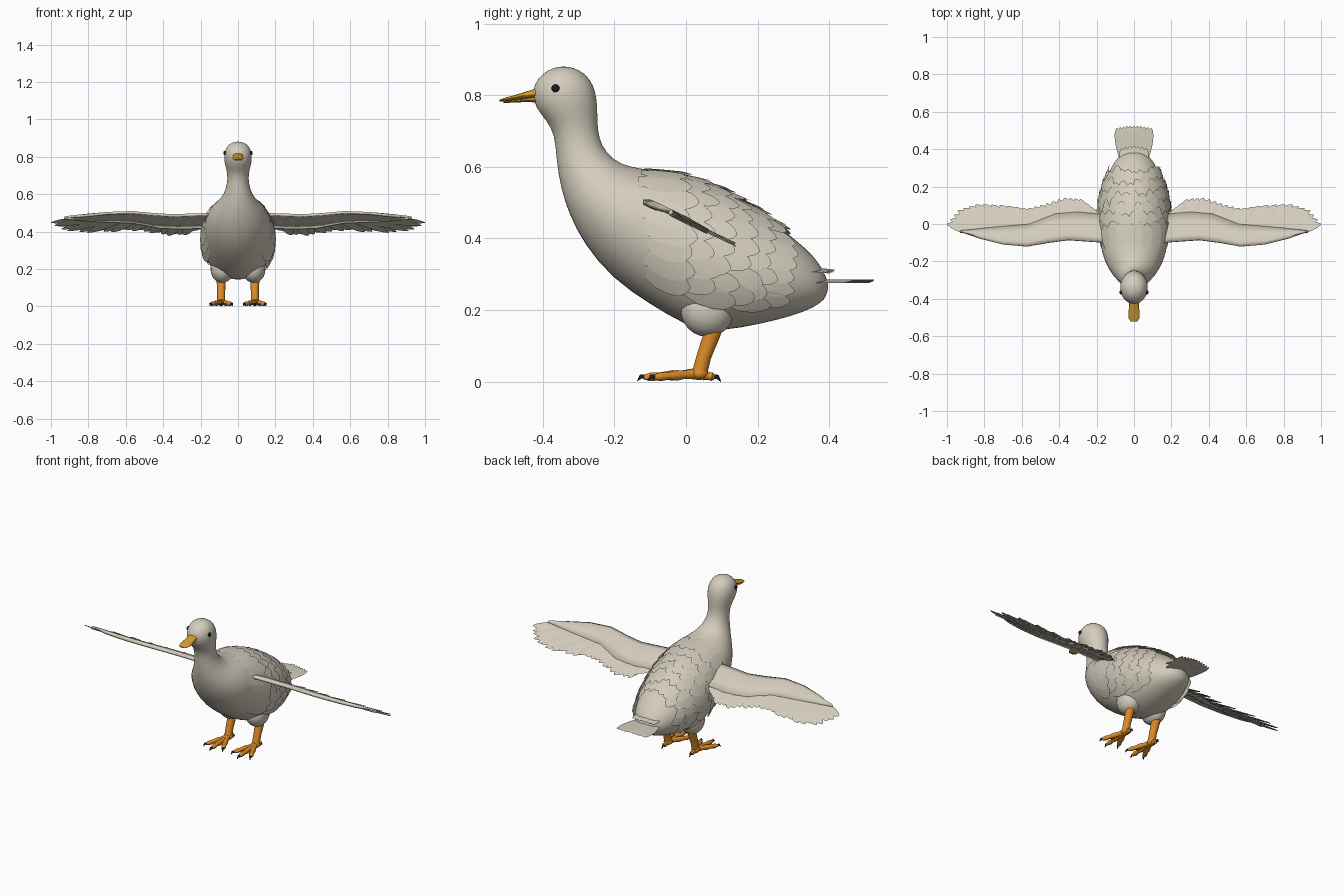
import bpy, bmesh, math, random
from mathutils import Vector
from mathutils.bvhtree import BVHTree

random.seed(4)
cube = bpy.data.objects.get("Cube")
if cube:
    bpy.data.objects.remove(cube, do_unlink=True)


def material(name, rgb):
    m = bpy.data.materials.new(name)
    m.use_nodes = True
    m.diffuse_color = (*rgb, 1)
    m.node_tree.nodes["Principled BSDF"].inputs["Base Color"].default_value = (*rgb, 1)
    return m


PLUMAGE = material("pale plumage", (0.66, 0.61, 0.51))
ORANGE = material("leg orange", (0.72, 0.26, 0.02))
GOLD = material("bill gold", (0.66, 0.34, 0.03))
BLACK = material("black", (0.012, 0.012, 0.012))


def add_object(name, bm, mat, mirror=False, subdiv=0, thick=0, fix=True):
    """Turn a bmesh into a shaded object, optionally mirrored over x = 0."""
    if fix:
        bmesh.ops.recalc_face_normals(bm, faces=bm.faces)
    me = bpy.data.meshes.new(name)
    bm.to_mesh(me)
    bm.free()
    me.materials.append(mat)
    ob = bpy.data.objects.new(name, me)
    bpy.context.collection.objects.link(ob)
    bpy.ops.object.select_all(action='DESELECT')
    ob.select_set(True)
    bpy.context.view_layer.objects.active = ob
    bpy.ops.object.shade_smooth_by_angle(angle=math.radians(50))
    if thick:
        ob.modifiers.new("Thickness", 'SOLIDIFY').thickness = thick
    if subdiv:
        sub = ob.modifiers.new("Smooth", 'SUBSURF')
        sub.levels = sub.render_levels = subdiv
    if mirror:
        ob.modifiers.new("Mirror", 'MIRROR')
    return ob


def skin(bm, rings):
    """Join rings of points into a closed tube."""
    rows = [[bm.verts.new(p) for p in r] for r in rings]
    n = len(rows[0])
    for a, b in zip(rows, rows[1:]):
        for i in range(n):
            bm.faces.new((a[i], a[(i + 1) % n], b[(i + 1) % n], b[i]))
    bm.faces.new(rows[0][::-1])
    bm.faces.new(rows[-1])


def loft(bm, sections, sides=24):
    """Each section: lower point (y, z), upper point (y, z), half width."""
    rings = []
    for fy, fz, by, bz, w in sections:
        f, b = Vector((0, fy, fz)), Vector((0, by, bz))
        angles = [math.tau * i / sides for i in range(sides)]
        rings.append([(f + b) / 2 + (f - b) / 2 * math.cos(a)
                      + Vector((w * math.sin(a), 0, 0)) for a in angles])
    skin(bm, rings)


def tube(bm, pts, radii, sides=10):
    pts = [Vector(p) for p in pts]
    rings = []
    for i, (p, r) in enumerate(zip(pts, radii)):
        d = pts[min(i + 1, len(pts) - 1)] - pts[max(i - 1, 0)]
        q = d.to_track_quat('Z', 'Y')
        rings.append([p + q @ Vector((r * math.cos(math.tau * k / sides),
                                      r * math.sin(math.tau * k / sides), 0))
                      for k in range(sides)])
    skin(bm, rings)


def ball(bm, centre, radii):
    v = bmesh.ops.create_uvsphere(bm, u_segments=20, v_segments=12, radius=1)["verts"]
    bmesh.ops.scale(bm, vec=radii, verts=v)
    bmesh.ops.translate(bm, vec=centre, verts=v)


def along(pts, u):
    """Point at fraction u of a polyline."""
    s = min(max(u, 0), 0.9999) * (len(pts) - 1)
    i = int(s)
    return Vector(pts[i]).lerp(Vector(pts[i + 1]), s - i)


SHAPE = ((0, 0.6), (0.3, 0.95), (0.6, 1), (0.82, 0.8), (0.94, 0.45), (1, 0.08))


def feather(bm, root, tip, half, up, place):
    """A slightly cambered leaf; place(point, t) puts each point on a surface."""
    side = (tip - root).cross(up).normalized()
    rows = []
    for t, w in SHAPE:
        mid = root.lerp(tip, t)
        rows.append([bm.verts.new(place(mid + side * half * w * s
                                        + up * 0.003 * (1 - abs(s)), t))
                     for s in (-1, 0, 1)])
    for a, b in zip(rows, rows[1:]):
        for i in range(2):
            bm.faces.new((a[i], a[i + 1], b[i + 1], b[i]))


# Head, neck and body in one loft
bm = bmesh.new()
loft(bm, [(-.355, .881, -.33, .881, .012), (-.385, .873, -.3, .873, .042),
          (-.417, .847, -.267, .848, .066), (-.432, .81, -.25, .805, .077),
          (-.422, .765, -.247, .76, .072), (-.39, .73, -.247, .72, .06),
          (-.367, .69, -.243, .68, .056), (-.363, .62, -.225, .642, .063),
          (-.351, .54, -.185, .607, .09), (-.327, .465, -.13, .597, .13),
          (-.287, .385, -.06, .585, .165), (-.21, .288, .02, .565, .183),
          (-.1, .213, .1, .535, .188), (0, .155, .18, .49, .188),
          (.06, .138, .25, .443, .175), (.15, .148, .31, .395, .153),
          (.25, .17, .355, .355, .12), (.33, .193, .383, .315, .085),
          (.38, .22, .397, .28, .045), (.392, .24, .398, .26, .012)])
body = add_object("body", bm, PLUMAGE, subdiv=1)

# Thighs
bm = bmesh.new()
ball(bm, (.085, .06, .2), (.062, .075, .075))
add_object("thighs", bm, PLUMAGE, mirror=True)

# Overlapping feathers laid over the back and flanks
bpy.context.view_layer.update()
tree = BVHTree.FromObject(body, bpy.context.evaluated_depsgraph_get())


def on_body(p, t):
    q, n, _, _ = tree.find_nearest(p)
    return q + n * (0.003 + 0.015 * t)


bm = bmesh.new()
for row in range(6):
    y = .18 - .06 * row
    step = 15
    for k in range(-8, 9):
        a = math.radians(k * step + (row % 2) * step / 2)
        out = Vector((math.sin(a), 0, math.cos(a)))
        axis = Vector((0, y + random.uniform(-.015, .015), .38 - .3 * y))
        hit, normal, _, _ = tree.ray_cast(axis + out, -out)
        if not hit or hit.z < .2:
            continue
        length = random.uniform(.12, .15)
        tip = hit + Vector((0, length, -.3 * length * abs(math.sin(a))))
        feather(bm, hit, tip, random.uniform(.029, .036), normal, on_body)
add_object("body_feathers", bm, PLUMAGE, fix=False)


# Wings: fanned flight feathers beneath a covert panel, on a tilted plane
def on_wing(p, t):
    return Vector((p.x, p.y, .45 - .48 * p.y + p.z))


UP = Vector((0, 0, 1))
ARM = [(.16, -.05, 0), (.36, -.04, 0), (.56, -.08, 0), (.7, -.07, 0)]
TIPS = [(.21, .07, 0), (.29, .135, 0), (.38, .14, 0), (.48, .105, 0), (.58, .08, 0),
        (.7, .1, 0), (.84, .105, 0), (.94, .075, 0), (1, 0, 0)]
bm = bmesh.new()
count = 26
for i in range(count):
    u = i / (count - 1)
    lift = Vector((0, 0, -.006 + .004 * (i % 3)))
    feather(bm, along(ARM, u) + lift, along(TIPS, u) + lift, .03, UP, on_wing)
add_object("flight_feathers", bm, PLUMAGE, mirror=True, fix=False)

LEAD = [(.14, -.1, 0), (.35, -.085, 0), (.46, -.1, 0), (.57, -.12, 0), (.7, -.11, 0),
        (.82, -.08, 0), (.92, -.045, 0)]
COVERT = [(.14, .05, 0), (.3, .065, 0), (.42, .055, 0), (.56, .0, 0), (.68, -.01, 0),
          (.79, -.02, 0), (.93, -.035, 0)]
bm = bmesh.new()
rows = []
for i in range(25):
    a, b = along(LEAD, i / 24), along(COVERT, i / 24)
    rows.append([bm.verts.new(on_wing(a.lerp(b, t) + UP * h, 0))
                 for t, h in ((0, .002), (.2, .012), (.6, .012), (1, .006))])
for a, b in zip(rows, rows[1:]):
    for j in range(3):
        bm.faces.new((a[j], b[j], b[j + 1], a[j + 1]))
add_object("wing_coverts", bm, PLUMAGE, mirror=True, thick=.014, fix=False)

# Tail fan with a shorter upper layer
bm = bmesh.new()
for n, y0, y1, z0, z1, spread in ((11, .33, .525, .275, .275, .092),
                                  (7, .29, .415, .315, .302, .065)):
    for i in range(n):
        s = 2 * i / (n - 1) - 1
        dz = .008 * (1 - abs(s))
        feather(bm, Vector((s * spread * .6, y0, z0 + dz)),
                Vector((s * spread, y1 - .012 * s * s, z1 + dz)),
                .024, UP, lambda p, t: p)
add_object("tail_feathers", bm, PLUMAGE, fix=False)

# Bill
bm = bmesh.new()
loft(bm, [(-.4, .795, -.4, .826, .026), (-.44, .793, -.44, .813, .026),
          (-.475, .788, -.475, .802, .03), (-.505, .784, -.505, .794, .028),
          (-.522, .783, -.522, .788, .017)], 16)
add_object("upper_bill", bm, GOLD)
bm = bmesh.new()
loft(bm, [(-.4, .778, -.4, .796, .02), (-.44, .782, -.44, .793, .022),
          (-.48, .78, -.48, .787, .025), (-.51, .779, -.51, .784, .02)], 16)
add_object("lower_bill", bm, GOLD)

# Eyes
bm = bmesh.new()
ball(bm, (.07, -.365, .82), (.008, .011, .011))
add_object("eyes", bm, BLACK, mirror=True)

# Legs, toes, webs and claws
X = .09
leg, claw, web = bmesh.new(), bmesh.new(), bmesh.new()
tube(leg, [(X, .082, .17), (X, .072, .13), (X, .05, .07), (X, .037, .02)],
     [.027, .024, .021, .022], 14)
ball(leg, (X, .037, .022), (.024, .026, .018))
ends = []
for dx, y in ((-.055, -.09), (0, -.118), (.055, -.09), (0, .08)):
    start, end = Vector((X, .03, .022)), Vector((X + dx, y, .012))
    mids = [start.lerp(end, t) for t in (0, .3, .45, .7, .85, 1)]
    tube(leg, mids, [.017, .012, .015, .011, .013, .007])
    d = (end - start).normalized()
    tube(claw, [end - d * .006, end + d * .008 + UP * .003, end + d * .018 - UP * .009],
         [.008, .006, .001], 8)
    ends.append((start, end))
for (s, a), (_, b) in zip(ends[:2], ends[1:3]):
    pts = [s, s.lerp(a, .85), s.lerp((a + b) / 2, .62), s.lerp(b, .85)]
    web.faces.new([web.verts.new(p) for p in pts])
add_object("legs_and_toes", leg, ORANGE, mirror=True)
add_object("claws", claw, BLACK, mirror=True)
add_object("foot_webs", web, ORANGE, mirror=True, thick=.006)
